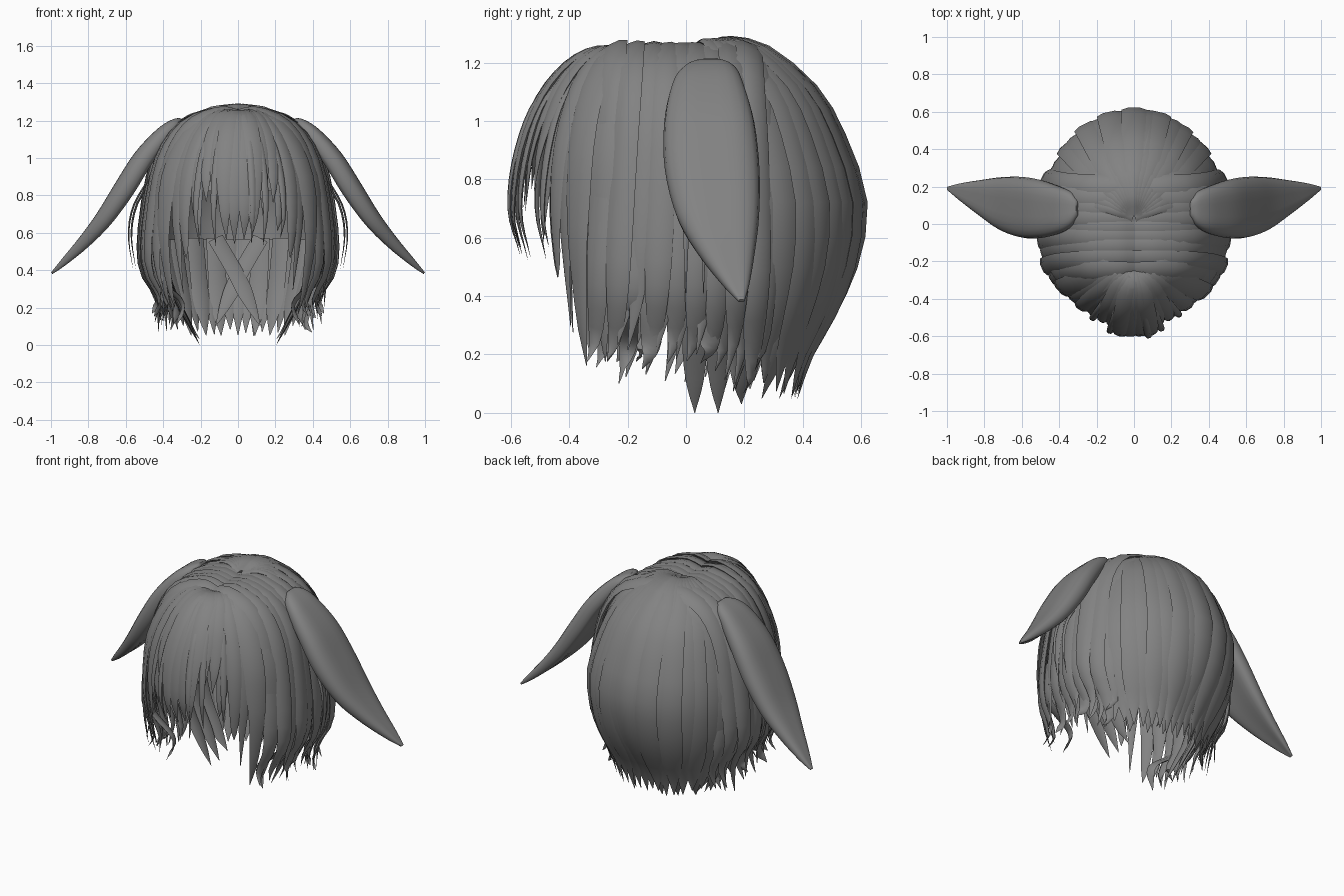
import bpy, bmesh, math, random
from mathutils import Vector

if "Cube" in bpy.data.objects:
    bpy.data.objects.remove(bpy.data.objects["Cube"])

random.seed(7)
grey = bpy.data.materials.new("hair_grey")
grey.diffuse_color = (0.225, 0.225, 0.225, 1)
grey.use_nodes = True
grey.node_tree.nodes["Principled BSDF"].inputs["Base Color"].default_value = grey.diffuse_color
HEAD = Vector((0, 0, 0.72))


def lerp_table(table, k):
    """Piecewise linear lookup in a sorted list of (key, value)."""
    if k <= table[0][0]:
        return table[0][1]
    for (a, u), (b, v) in zip(table, table[1:]):
        if k <= b:
            return u + (v - u) * (k - a) / (b - a)
    return table[-1][1]


def spline(pts, n):
    """Catmull-Rom curve through the points."""
    p = [Vector(q) for q in pts]
    p = [2 * p[0] - p[1]] + p + [2 * p[-1] - p[-2]]
    out = []
    for i in range(n + 1):
        f = i / n * (len(p) - 3)
        k = min(int(f), len(p) - 4)
        t = f - k
        a, b, c, d = p[k:k + 4]
        out.append(0.5 * (2 * b + (c - a) * t + (2 * a - 5 * b + 4 * c - d) * t * t
                          + (3 * b - a - 3 * c + d) * t ** 3))
    return out


def skin(bm, rings):
    """Closed loft through rings of points."""
    vs = [[bm.verts.new(q) for q in r] for r in rings]
    m = len(vs[0])
    for r, s in zip(vs, vs[1:]):
        for j in range(m):
            bm.faces.new((r[j], r[(j + 1) % m], s[(j + 1) % m], s[j]))
    bm.faces.new(vs[0][::-1])
    bm.faces.new(vs[-1])


def strand(bm, pts, width, thick=0.016, taper=0.6, n=16):
    """Lens-shaped lock of hair; width is a number or a function of the point."""
    path = spline(pts, n)
    rings = []
    for i, p in enumerate(path):
        t = i / n
        tan = (path[min(i + 1, n)] - path[max(i - 1, 0)]).normalized()
        out = p - HEAD
        out = (out - tan * out.dot(tan)).normalized()
        side = tan.cross(out)
        w = width(p) if callable(width) else width
        k = 1 if t < taper else max(0.03, 1 - ((t - taper) / (1 - taper)) ** 1.5)
        rings.append([p + side * w * k * math.cos(a) + out * thick * k * math.sin(a)
                      for a in (j * math.pi / 3 for j in range(6))])
    skin(bm, rings)


def finish(bm, name, angle=45):
    bmesh.ops.recalc_face_normals(bm, faces=bm.faces[:])
    me = bpy.data.meshes.new(name)
    bm.to_mesh(me)
    bm.free()
    me.materials.append(grey)
    ob = bpy.data.objects.new(name, me)
    bpy.context.collection.objects.link(ob)
    bpy.ops.object.select_all(action='DESELECT')
    ob.select_set(True)
    bpy.context.view_layer.objects.active = ob
    bpy.ops.object.shade_smooth_by_angle(angle=math.radians(angle))
    return ob


def cut_profile(prof, tip):
    """Keep a (z, radius) profile down to the tip height."""
    keep = [q for q in prof if q[0] > tip + 0.05]
    return keep + [(tip, lerp_table(sorted(prof), tip))]


# Back hair: fan of locks falling from the crown
bm = bmesh.new()
CY, N = 0.04, 19
for i in range(N):
    a = math.radians(17 + 146 * i / (N - 1))
    c, s = math.cos(a), math.sin(a)
    e = abs(c)
    d = 0.01 * e
    prof = [(1.25, 0.01), (1.268 - d, 0.1), (1.28 - d, 0.2), (1.248 - d, 0.42), (1.115, 0.7),
            (0.95, 0.87), (0.72, 1), (0.5, 0.94 + 0.05 * e), (0.33, 0.8 + 0.11 * e),
            (0.2, 0.67 + 0.14 * e), (0.03, 0.57 + 0.16 * e)]
    tip = 0.035 + 0.06 * e + random.uniform(-0.01, 0.04)
    g = 0.968 + 0.018 * (i % 2) + random.uniform(-0.006, 0.006)
    pts = [(0.49 * g * r * c, CY + 0.58 * g * r * s, z) for z, r in cut_profile(prof, tip)]
    strand(bm, pts, lambda p: max(0.03, min(0.066, 0.11 * math.hypot(p.x, p.y - CY) / 0.5)),
           0.013, 0.75, 20)
finish(bm, "back_hair")

# Side hair: locks running from the middle parting down over the ears, two layers
bm = bmesh.new()
HALF = [(-0.3, 0.425), (-0.2, 0.47), (0.0, 0.49), (0.17, 0.505), (0.3, 0.455)]
HEM = [(-0.3, 0.17), (-0.15, 0.15), (0.0, 0.13), (0.25, 0.08)]
SIDE = [(1.235, 0.0), (1.255, 0.22), (1.2, 0.57), (1.08, 0.8), (0.9, 0.94), (0.6, 1.03),
        (0.4, 1.02), (0.25, 0.87), (0.12, 0.78)]
for sx in (1, -1):
    for layer in (1.0, 0.92):
        for i in range(9):
            y = -0.29 + 0.068 * i + (0.03 if layer < 1 else 0)
            tip = lerp_table(HEM, y) + random.uniform(-0.03, 0.09) + (1 - layer) * 0.5
            g = lerp_table(HALF, y) * layer * (0.98 + 0.03 * (i % 2))
            pts = []
            for z, r in cut_profile(SIDE, tip):
                drop = (1.25 - z) / 1.1
                pts.append((sx * g * r, y * (0.85 + 0.15 * min(1, 2 * drop)) - 0.03 * drop ** 3,
                            z - (1 - layer) * 0.3))
            # flicked tip
            x, yy, z = pts[-1]
            pts[-1] = (x + sx * random.uniform(0.0, 0.07), yy - 0.02, z)
            strand(bm, pts, 0.05, 0.014, 0.62, 18)
finish(bm, "side_hair")

# Fringe and face-framing locks: (angle from the front, tip height, half width), mirrored
bm = bmesh.new()
REACH = [(0, 0.405), (14, 0.395), (26, 0.375), (43, 0.365), (56, 0.385), (70, 0.42), (85, 0.45)]
LOCKS = [(4, 0.55, 0.06), (13, 0.57, 0.055), (22, 0.7, 0.05), (31, 0.74, 0.05), (40, 0.59, 0.05),
         (50, 0.46, 0.045), (58, 0.28, 0.05), (68, 0.17, 0.06), (79, 0.18, 0.06)]
for sx in (1, -1):
    for i, (deg, tip, hw) in enumerate(LOCKS):
        a = sx * math.radians(deg + random.uniform(-2, 2))
        prof = [(1.225, 0.03), (1.245, 0.27), (1.195, 0.52), (1.08, 0.76), (0.9, 0.94), (0.7, 1.0),
                (0.53, 0.9 + 0.0015 * deg), (0.3, 0.92), (0.15, 0.82)]
        g = lerp_table(REACH, deg) * (0.985 + 0.03 * (i % 2))
        pts = []
        for z, r in cut_profile(prof, tip + random.uniform(-0.01, 0.03)):
            # the short locks lean inwards over the face
            b = a * (1 - 0.35 * max(0, 0.95 - z)) if deg < 45 else a
            pts.append((g * r * math.sin(b), -0.2 - g * r * math.cos(b), z))
        strand(bm, pts, lambda p: max(0.02, min(hw, 0.15 * math.hypot(p.x, p.y + 0.2) / 0.4)),
               0.014, 0.52, 18)
# thin loose locks over the fringe
for deg in (-36, -19, 11, 22, 40):
    a = math.radians(deg)
    prof = [(1.22, 0.4), (1.08, 0.78), (0.9, 0.97), (0.7, 1.04), (0.5, 0.92)]
    k = lerp_table(REACH, abs(deg))
    pts = [(k * r * math.sin(a), -0.2 - k * r * math.cos(a), z)
           for z, r in cut_profile(prof, random.uniform(0.52, 0.58))]
    strand(bm, pts, 0.02, 0.01, 0.5)
finish(bm, "fringe")

# Fine flyaway locks at the temples
bm = bmesh.new()
for sx in (1, -1):
    for y, k in ((0.0, 0.0), (0.06, -0.015)):
        strand(bm, [(sx * (x + k), y, z) for x, z in
                    ((0.47, 0.9), (0.56, 0.74), (0.585, 0.58), (0.56, 0.4))], 0.012, 0.006, 0.4, 10)
finish(bm, "flyaway_locks")

# Nape: inner locks behind the neck, some crossing each other
bm = bmesh.new()
for sx in (1, -1):
    for y, tip in ((0.03, 0.0), (0.11, 0.0), (0.19, 0.03)):
        strand(bm, [(sx * 0.42, y, 0.58), (sx * 0.36, y, 0.32), (sx * 0.27, y, 0.13),
                    (sx * 0.205, y, tip)], 0.042, 0.01, 0.5)
    strand(bm, [(sx * 0.12, 0.47 + 0.01 * sx, 0.57), (0, 0.43 + 0.01 * sx, 0.36),
                (-sx * 0.12, 0.34, 0.1)], 0.045, 0.01, 0.6)
    # small tufts curling outwards below the ears
    for x, y, tip in ((0.45, -0.12, 0.15), (0.46, 0.08, 0.17), (0.36, 0.2, 0.08), (0.33, -0.2, 0.1)):
        strand(bm, [(sx * 0.47, y, 0.6), (sx * 0.46, y, 0.38), (sx * (x - 0.03), y, 0.23),
                    (sx * x, y - 0.03, tip)], 0.04, 0.01, 0.5)
    for x, y in ((0.09, 0.4), (0.17, 0.36), (0.25, 0.3)):
        strand(bm, [(sx * x * 1.35, y + 0.1, 0.57), (sx * x * 1.2, y + 0.05, 0.3),
                    (sx * x, y - 0.04, 0.05)], 0.05, 0.01, 0.6)
finish(bm, "nape_locks")

# Scalp cap under the hair, open at the face
bm = bmesh.new()
bmesh.ops.create_uvsphere(bm, u_segments=32, v_segments=20, radius=1)
for v in bm.verts:
    v.co = Vector((v.co.x * 0.44, 0.05 + v.co.y * (0.52 if v.co.y > 0 else 0.42),
                   0.65 + v.co.z * 0.56))
bmesh.ops.delete(bm, geom=[f for f in bm.faces if f.calc_center_median().z < 0.57
                 or (f.calc_center_median().y < -0.1 and f.calc_center_median().z < 0.86)],
                 context='FACES')
finish(bm, "scalp_cap")

# Drooping ears: (x, y, z, half width, half thickness) along the length
EAR = [(0.30, 0.085, 1.20, 0.04, 0.02), (0.335, 0.08, 1.175, 0.09, 0.042),
       (0.40, 0.075, 1.115, 0.125, 0.06), (0.50, 0.08, 0.99, 0.155, 0.075),
       (0.60, 0.09, 0.83, 0.162, 0.078), (0.71, 0.11, 0.67, 0.14, 0.066),
       (0.82, 0.14, 0.545, 0.095, 0.048), (0.93, 0.172, 0.44, 0.045, 0.026),
       (0.995, 0.19, 0.383, 0.01, 0.008)]
for sx, name in ((1, "ear_left"), (-1, "ear_right")):
    bm = bmesh.new()
    mid = spline([e[:3] for e in EAR], 32)
    size = spline([(e[3], e[4], 0) for e in EAR], 32)
    rings = []
    for i, (p, q) in enumerate(zip(mid, size)):
        tan = (mid[min(i + 1, 32)] - mid[max(i - 1, 0)]).normalized()
        up = Vector((-tan.z, 0, tan.x)).normalized()
        ring = []
        for j in range(24):
            a = j * math.tau / 24
            c, s = math.cos(a), math.sin(a)
            lift = math.copysign(abs(s) ** 0.75, s) * q.y
            # shallow dish on the outside, deeper hollow underneath
            lift *= 1 - 0.15 * s ** 6 if s > 0 else 1 - 0.45 * s * s
            w = p + Vector((0, 1, 0)) * q.x * c + up * lift
            ring.append((sx * w.x, w.y, w.z))
        rings.append(ring)
    skin(bm, rings)
    finish(bm, name, 60)
